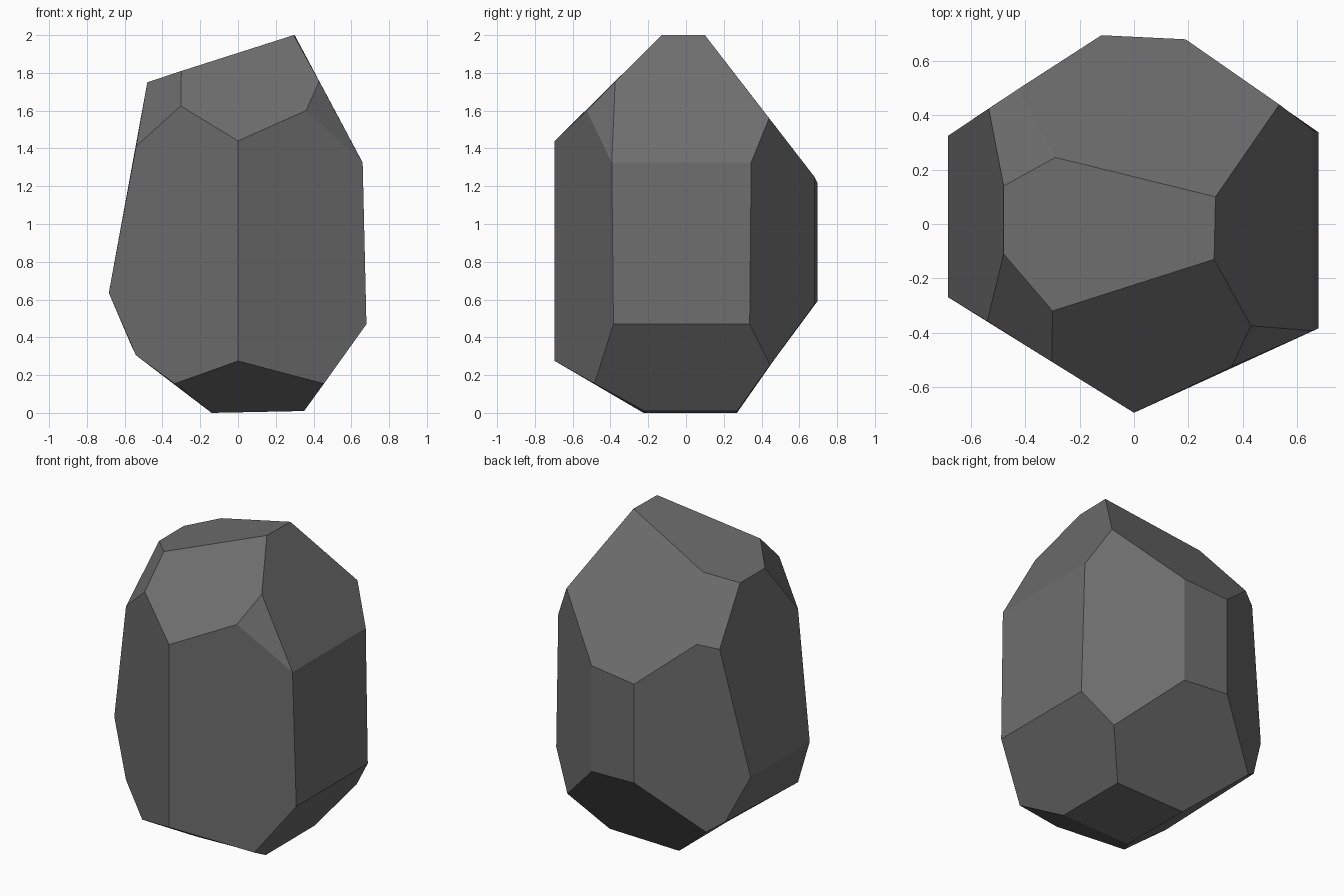
import bpy, bmesh, math

# Corner points of the faceted rock, ring by ring from top to base
crown = [(-.48, .14, 1.75), (-.48, -.11, 1.75), (-.30, -.32, 1.81),
         (.295, -.13, 2.0), (.30, .10, 2.0), (-.29, .245, 1.81)]
shoulder = [(.43, -.375, 1.755), (.36, -.525, 1.60), (0, -.695, 1.44),
            (-.303, -.507, 1.625), (-.54, -.358, 1.41), (-.535, .425, 1.45),
            (-.425, .498, 1.48), (-.12, .695, 1.22), (.19, .68, 1.25),
            (.535, .44, 1.56), (.66, .345, 1.325), (.66, -.393, 1.325)]
waist = [(.68, .337, .47), (.68, -.384, .47), (-.684, -.27, .635),
         (-.684, .325, .635), (-.12, .695, .59), (.19, .68, .575)]
foot = [(0, -.695, .275), (.455, -.485, .155), (-.335, -.487, .155),
        (-.54, -.358, .305), (-.562, .407, .35), (-.47, .468, .283),
        (.525, .445, .253)]
base = [(-.14, -.225, 0), (-.14, .27, 0), (.35, -.22, .01), (.35, .27, .01)]

# Wrap the points in a convex skin and merge near-flat triangles into facets
bm = bmesh.new()
for p in crown + shoulder + waist + foot + base:
    bm.verts.new(p)
bmesh.ops.convex_hull(bm, input=bm.verts[:])
bmesh.ops.dissolve_limit(bm, angle_limit=math.radians(4),
                         verts=bm.verts[:], edges=bm.edges[:])
bmesh.ops.recalc_face_normals(bm, faces=bm.faces[:])

mesh = bpy.data.meshes.new("rock")
bm.to_mesh(mesh)
bm.free()

# Single flat stone grey
grey = bpy.data.materials.new("stone grey")
grey.diffuse_color = (.155, .155, .155, 1)
mesh.materials.append(grey)

rock = bpy.data.objects.new("rock", mesh)
bpy.context.collection.objects.link(rock)
